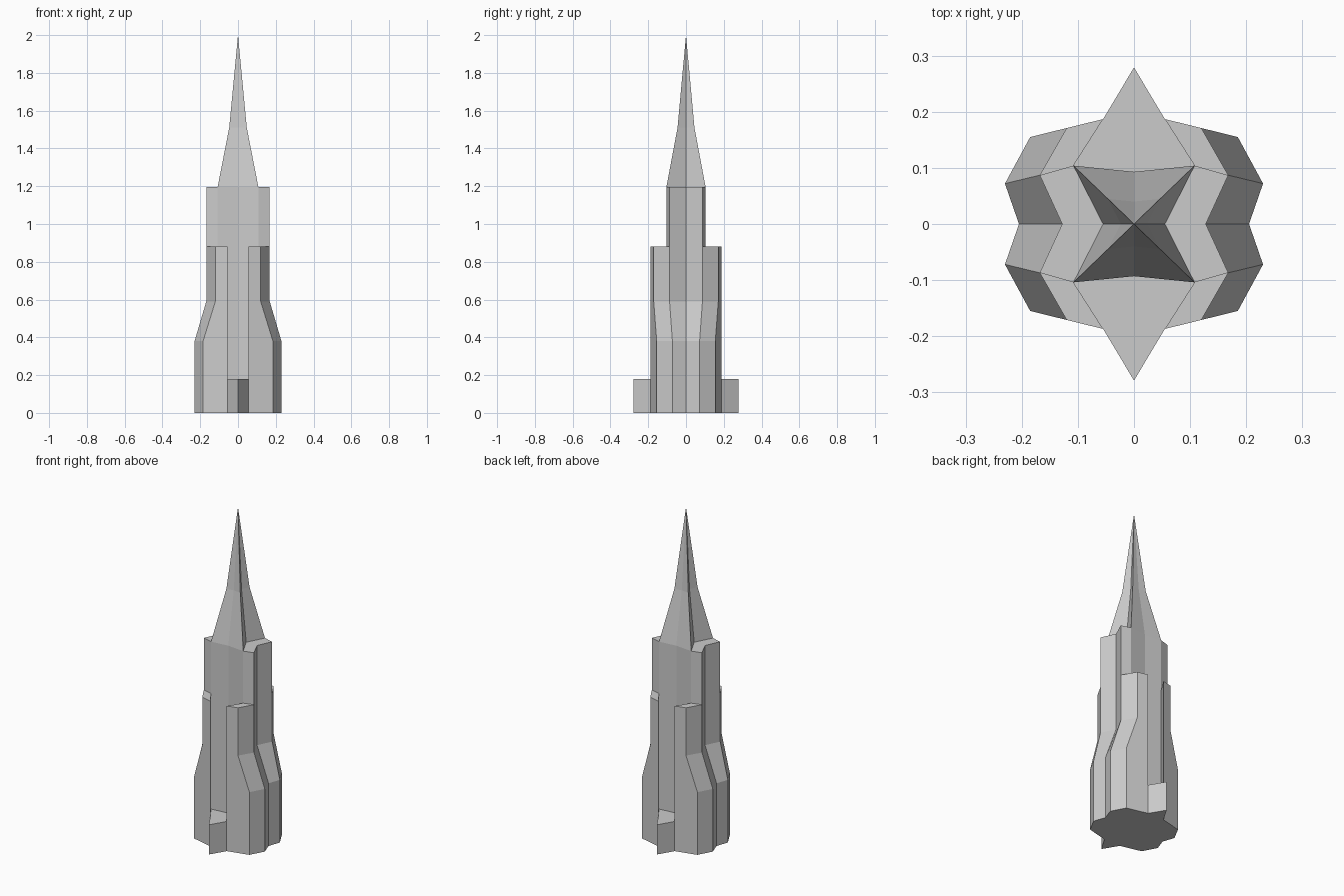
import bpy
import bmesh

cube = bpy.data.objects.get("Cube")
if cube:
    bpy.data.objects.remove(cube, do_unlink=True)

stone = bpy.data.materials.new("light_grey_stone")
stone.use_nodes = True
GREY = (0.6, 0.6, 0.6, 1)
stone.diffuse_color = GREY
stone.node_tree.nodes["Principled BSDF"].inputs["Base Color"].default_value = GREY


def loft(bm, *sections):
    """Join plan paths (path, height), given counter-clockwise and bottom first."""
    rings = [[bm.verts.new((x, y, z)) for x, y in path] for path, z in sections]
    for low, high in zip(rings, rings[1:]):
        for i in range(len(low) - 1):
            bm.faces.new((low[i], low[i + 1], high[i + 1], high[i]))


def cap(bm, path, z, down=False):
    verts = [bm.verts.new((x, y, z)) for x, y in path]
    bm.faces.new(verts[::-1] if down else verts)


def finish(name, bm):
    """Weld one quarter and mirror it to all four quadrants."""
    bmesh.ops.remove_doubles(bm, verts=bm.verts, dist=0.0005)
    mesh = bpy.data.meshes.new(name)
    bm.to_mesh(mesh)
    bm.free()
    mesh.materials.append(stone)
    obj = bpy.data.objects.new(name, mesh)
    bpy.context.collection.objects.link(obj)
    mirror = obj.modifiers.new("four_quarters", "MIRROR")
    mirror.use_axis = (True, True, False)
    mirror.merge_threshold = 0.0005


# Plan points shared by the parts, for one quarter
center = (0, 0)
notch, corner, elbow = (0.128, 0), (0.168, 0.087), (0.12, 0.171)
foot_notch, foot_corner, foot_elbow = (0.205, 0), (0.23, 0.072), (0.185, 0.155)
tip, shoulder, face_mid = (0.055, 0.187), (0.108, 0.104), (0, 0.093)
prow = (0, 0.279)
spire_side = (0.055, 0)

# Heights
Z_PROW, Z_FOOT, Z_WAIST, Z_FIN, Z_ROOF, Z_KINK, Z_TOP = 0.18, 0.38, 0.59, 0.88, 1.195, 1.51, 2.0

# Flared base with four buttresses and recessed front and back faces
bm = bmesh.new()
foot = [foot_notch, foot_corner, foot_elbow, tip]
waist = [notch, corner, elbow, tip]
loft(bm, (foot, 0), (foot, Z_FOOT), (waist, Z_WAIST), (waist, Z_FIN))
recess = [tip, shoulder, face_mid]
loft(bm, (recess, Z_PROW), (recess, Z_FIN))
cap(bm, [shoulder, corner, elbow, tip], Z_FIN)
cap(bm, [center] + foot + [prow], 0, down=True)
finish("buttressed_base", bm)

# Wedge-shaped entrances in the recesses
bm = bmesh.new()
loft(bm, ([tip, prow], 0), ([tip, prow], Z_PROW))
cap(bm, [face_mid, shoulder, tip, prow], Z_PROW)
finish("entrance_wedges", bm)

# Upper tower and its roof ledges
bm = bmesh.new()
plan = [notch, corner, shoulder, face_mid]
loft(bm, (plan, Z_FIN), (plan, Z_ROOF))
cap(bm, [spire_side, notch, corner, shoulder], Z_ROOF)
finish("upper_tower", bm)

# Four-pointed spire
bm = bmesh.new()
star = [spire_side, shoulder, face_mid]
levels = ((1, Z_ROOF), (0.43, Z_KINK), (0, Z_TOP))
loft(bm, *[([(x * s, y * s) for x, y in star], z) for s, z in levels])
finish("spire", bm)
